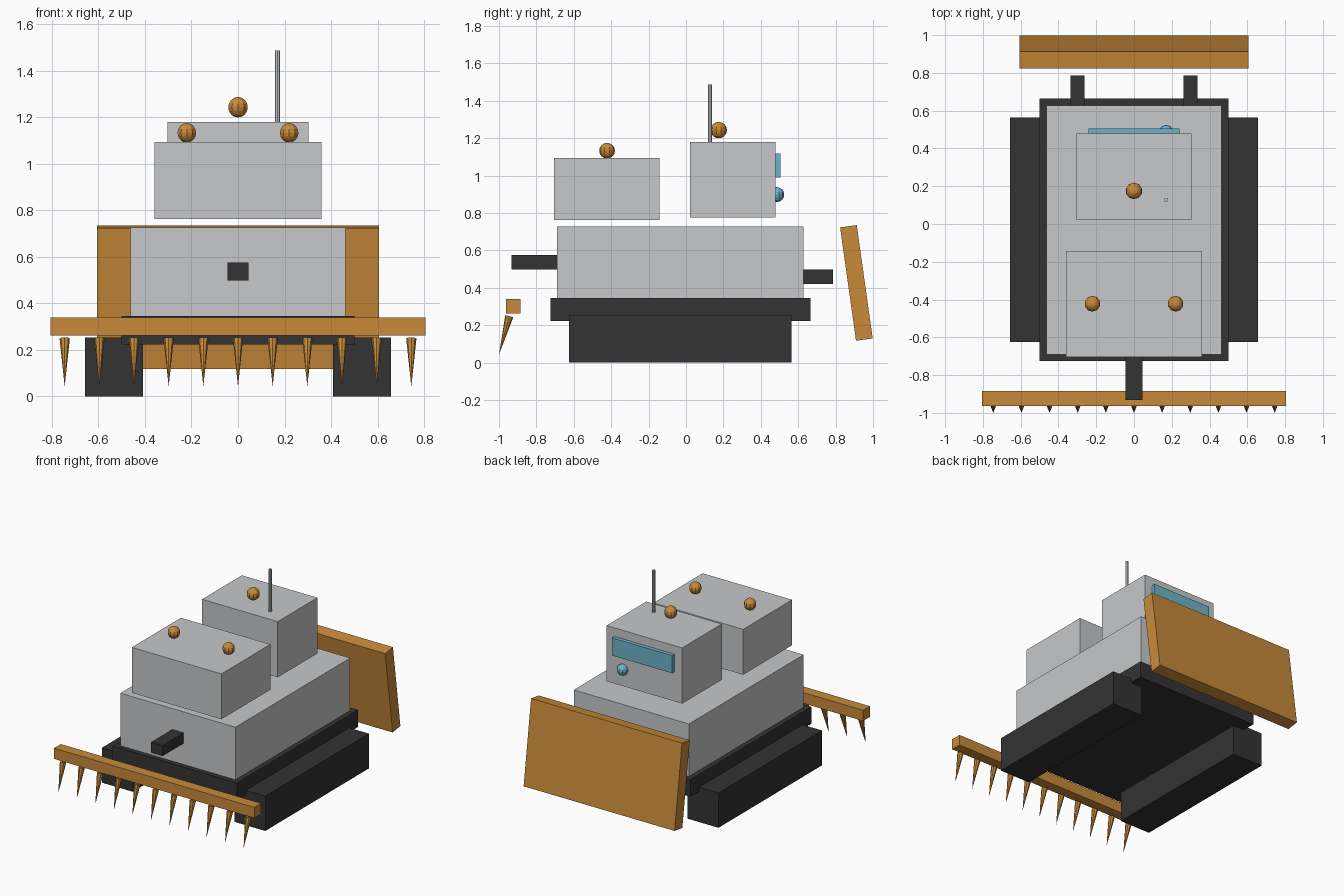
import bpy, math
from mathutils import Vector

cube = bpy.data.objects.get("Cube")
if cube:
    bpy.data.objects.remove(cube, do_unlink=True)


def material(name, colour):
    mat = bpy.data.materials.new(name)
    mat.use_nodes = True
    mat.diffuse_color = (*colour, 1)
    mat.node_tree.nodes["Principled BSDF"].inputs["Base Color"].default_value = (*colour, 1)
    return mat


GREY = material("light grey", (0.57, 0.58, 0.59))
DARK = material("charcoal", (0.033, 0.033, 0.033))
ORANGE = material("orange", (0.58, 0.255, 0.042))
BLUE = material("glass blue", (0.155, 0.45, 0.59))


def finish(name, mat):
    obj = bpy.context.object
    obj.name = name
    obj.data.materials.append(mat)
    return obj


def box(name, mat, xs, ys, zs, tilt=0):
    """Box from its x, y and z extents, tilted about its own centre."""
    spans = (xs, ys, zs)
    bpy.ops.mesh.primitive_cube_add(size=1, location=[sum(s) / 2 for s in spans])
    obj = finish(name, mat)
    size = [s[1] - s[0] for s in spans]
    for v in obj.data.vertices:
        v.co = [c * s for c, s in zip(v.co, size)]
    obj.rotation_euler.x = tilt
    return obj


def ball(name, mat, location, radius):
    bpy.ops.mesh.primitive_uv_sphere_add(segments=10, ring_count=8, radius=radius, location=location)
    return finish(name, mat)


def cone(name, mat, start, end, r1, r2, sides=8):
    start, end = Vector(start), Vector(end)
    axis = end - start
    bpy.ops.mesh.primitive_cone_add(vertices=sides, radius1=r1, radius2=r2, depth=axis.length,
                                    location=(start + end) / 2,
                                    rotation=axis.to_track_quat('Z', 'Y').to_euler())
    return finish(name, mat)


# Hull
box("chassis", DARK, (-0.5, 0.5), (-0.725, 0.665), (0.222, 0.345))
box("body", GREY, (-0.463, 0.463), (-0.69, 0.628), (0.345, 0.727))
box("front_housing", GREY, (-0.36, 0.36), (-0.705, -0.142), (0.763, 1.093))
box("cab", GREY, (-0.304, 0.304), (0.022, 0.478), (0.775, 1.18))

# Tracks, rear arms and front beacons on both sides
for side, s in (("left", 1), ("right", -1)):
    box(side + "_track", DARK, sorted((s * 0.408, s * 0.657)), (-0.625, 0.565), (0, 0.253))
    box(side + "_rear_arm", DARK, sorted((s * 0.262, s * 0.335)), (0.6, 0.785), (0.42, 0.497))
    ball(side + "_beacon", ORANGE, (s * 0.22, -0.422, 1.133), 0.042)

# Cab fittings
box("cab_window", BLUE, (-0.242, 0.242), (0.475, 0.506), (0.99, 1.118))
ball("cab_lamp", BLUE, (0.17, 0.485, 0.898), 0.04)
ball("cab_beacon", ORANGE, (0, 0.175, 1.243), 0.044)
cone("antenna", GREY, (0.17, 0.128, 1.17), (0.17, 0.128, 1.486), 0.011, 0.011)

# Rear blade
box("rear_blade", ORANGE, (-0.607, 0.607), (0.866, 0.956), (0.12, 0.732), math.radians(8))

# Front hitch and rake
box("front_hitch", DARK, (-0.046, 0.046), (-0.932, -0.68), (0.498, 0.575))
box("rake_bar", ORANGE, (-0.805, 0.805), (-0.963, -0.885), (0.262, 0.34))
for i in range(11):
    x = (i - 5) * 0.149
    cone(f"rake_tooth_{i + 1}", ORANGE, (x, -0.945, 0.248), (x, -1.0, 0.042), 0.022, 0)
